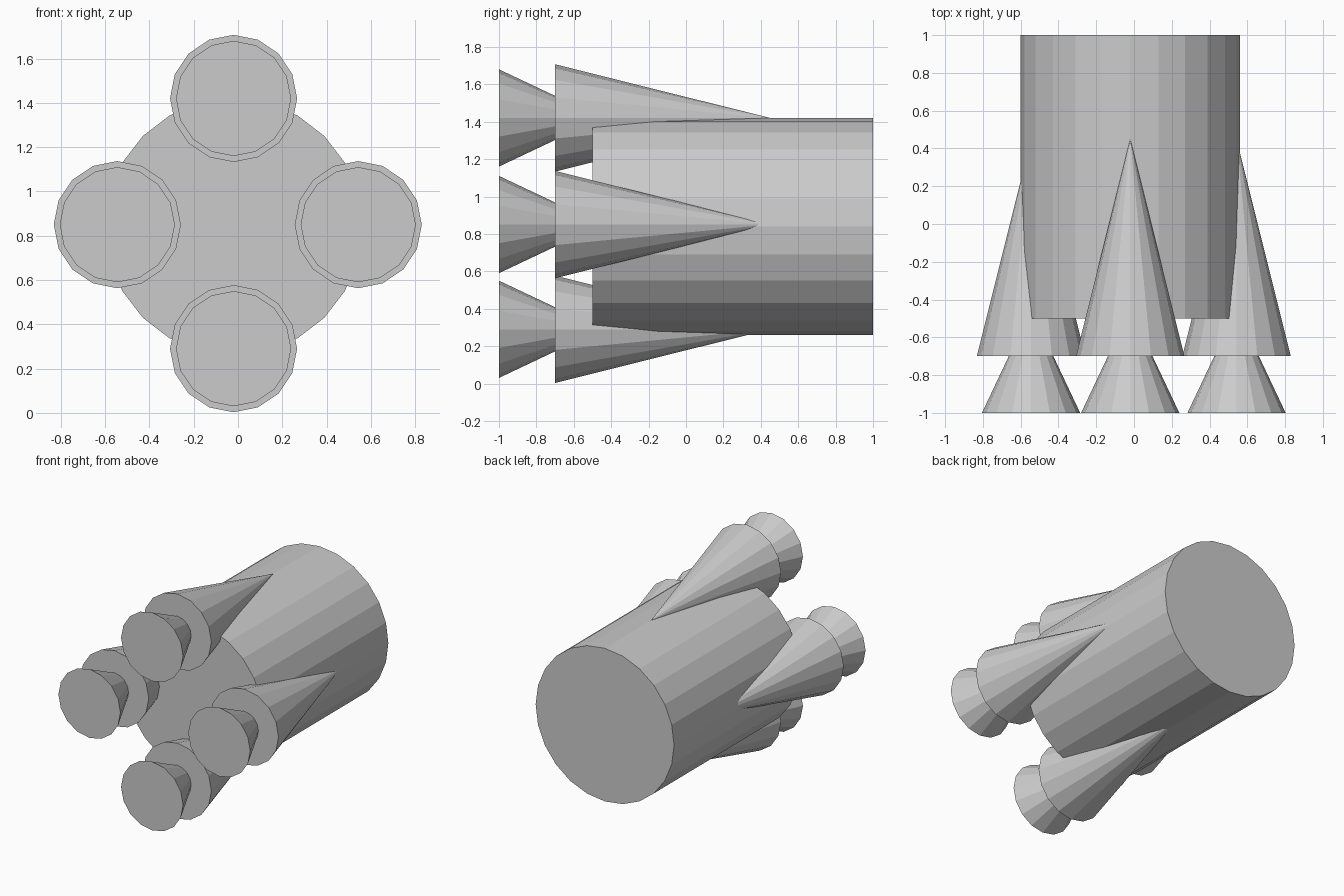
import bpy
from math import pi

if "Cube" in bpy.data.objects:
    bpy.data.objects.remove(bpy.data.objects["Cube"])


def cone_along_y(name, x, z, y0, y1, r0, r1, sides):
    """Flat-faced cone or cylinder running from y0 (front) to y1 (back)."""
    bpy.ops.mesh.primitive_cone_add(
        vertices=sides, radius1=r0, radius2=r1, depth=y1 - y0,
        location=(x, (y0 + y1) / 2, z), rotation=(-pi / 2, 0, 0))
    obj = bpy.context.object
    obj.name = name
    return obj


# Main tank
cone_along_y("main_tank", -0.02, 0.84, -0.5, 1.0, 0.58, 0.58, 24)

# Four boosters around the tank, each a pointed housing and a flared nozzle
boosters = {
    "top": (-0.02, 1.42),
    "bottom": (-0.02, 0.29),
    "left": (-0.545, 0.85),
    "right": (0.543, 0.85),
}
for side, (x, z) in boosters.items():
    cone_along_y(side + "_booster_housing", x, z, -0.7, 0.45, 0.287, 0, 16)
    cone_along_y(side + "_booster_nozzle", x, z, -1.0, -0.45, 0.26, 0, 16)
